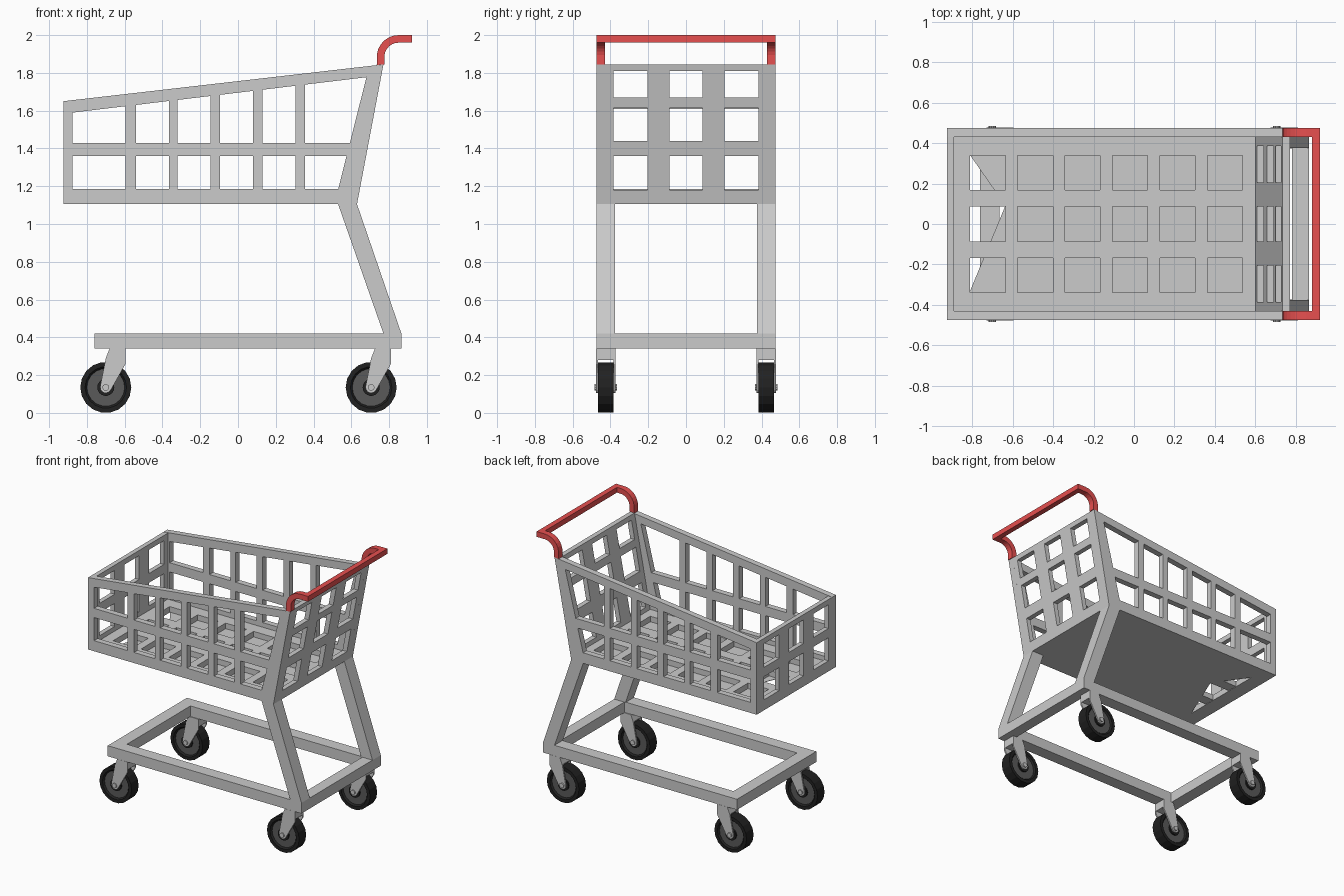
import bpy, bmesh
from math import sin, cos, pi, radians

if "Cube" in bpy.data.objects:
    bpy.data.objects.remove(bpy.data.objects["Cube"])


def material(name, rgb):
    m = bpy.data.materials.new(name)
    m.diffuse_color = (*rgb, 1)
    m.use_nodes = True
    m.node_tree.nodes["Principled BSDF"].inputs["Base Color"].default_value = m.diffuse_color
    return m


RED = material("red_plastic", (0.8, 0.08, 0.08))
BLACK = material("black_rubber", (0.015, 0.015, 0.015))
DARK = material("dark_grey", (0.1, 0.1, 0.1))

MAP = {"xz": lambda a, b, c: (a, c, b),
       "yz": lambda a, b, c: (c, a, b),
       "xy": lambda a, b, c: (a, b, c)}


def finish(name, me, mat=None, mirror=False):
    ob = bpy.data.objects.new(name, me)
    bpy.context.collection.objects.link(ob)
    if mat:
        me.materials.clear()
        me.materials.append(mat)
    if mirror:
        mod = ob.modifiers.new("mirror", 'MIRROR')
        mod.use_axis = (False, True, False)
        mod.use_mirror_merge = False
    return ob


def prism(name, loops, plane, t0, t1, mat=None, mirror=False, shear=0.0):
    """Filled outline (first loop) with holes (other loops), extruded t0..t1."""
    cu = bpy.data.curves.new(name, 'CURVE')
    cu.dimensions, cu.fill_mode, cu.extrude = '2D', 'BOTH', 0.5
    for pts in loops:
        sp = cu.splines.new('POLY')
        sp.points.add(len(pts) - 1)
        for p, (a, b) in zip(sp.points, pts):
            p.co = (a, b, 0, 1)
        sp.use_cyclic_u = True
    tmp = bpy.data.objects.new(name + "_curve", cu)
    bpy.context.collection.objects.link(tmp)
    dg = bpy.context.evaluated_depsgraph_get()
    me = bpy.data.meshes.new_from_object(tmp.evaluated_get(dg))
    bpy.data.objects.remove(tmp)
    bm = bmesh.new()
    bm.from_mesh(me)
    for v in bm.verts:
        a, b, c = v.co
        v.co = MAP[plane](a, b, t0 + (c + 0.5) * (t1 - t0))
        v.co.x += shear * (v.co.z - 1.105)
    bmesh.ops.remove_doubles(bm, verts=bm.verts, dist=1e-5)
    bmesh.ops.recalc_face_normals(bm, faces=bm.faces)
    bm.to_mesh(me)
    bm.free()
    for p in me.polygons:
        p.use_smooth = False
    return finish(name, me, mat, mirror)


def lathe(name, profile, cx, cy, cz, mat=None, n=18, closed=False):
    """Revolve (radius, y) points about the wheel axle."""
    bm = bmesh.new()
    rings = [[bm.verts.new((cx + r * cos(2 * pi * i / n), cy + y, cz + r * sin(2 * pi * i / n)))
              for i in range(n)] for r, y in profile]
    pairs = list(zip(rings, rings[1:]))
    if closed:
        pairs.append((rings[-1], rings[0]))
    else:
        bm.faces.new(rings[0])
        bm.faces.new(rings[-1])
    for p, q in pairs:
        for i in range(n):
            j = (i + 1) % n
            bm.faces.new((p[i], p[j], q[j], q[i]))
    bmesh.ops.recalc_face_normals(bm, faces=bm.faces)
    me = bpy.data.meshes.new(name)
    bm.to_mesh(me)
    bm.free()
    return finish(name, me, mat, True)


def rect(a0, a1, b0, b1):
    return [(a0, b0), (a1, b0), (a1, b1), (a0, b1)]


# Basket sides with two rows of openings under a sloping rail
def rail(x): return 1.59 + (x + 0.875) * 0.1203
def post(z): return 0.53 + (z - 1.183) * 0.2525


side = [[(-0.925, 1.105), (0.63, 1.105), (0.77, 1.845), (-0.925, 1.65)]]
for x0, x1 in [(-0.875, -0.595), (-0.54, -0.365), (-0.32, -0.145), (-0.095, 0.08), (0.13, 0.305)]:
    side.append(rect(x0, x1, 1.185, 1.36))
    side.append([(x0, 1.43), (x1, 1.43), (x1, rail(x1)), (x0, rail(x0))])
side.append([(0.355, 1.185), (post(1.185), 1.185), (post(1.36), 1.36), (0.355, 1.36)])
side.append([(0.355, 1.43), (post(1.43), 1.43), (0.68, rail(0.68)), (0.355, rail(0.355))])
prism("basket_side", side, "xz", 0.43, 0.475, mirror=True)

# Basket end panels
cols = [(-0.385, -0.205), (-0.087, 0.087), (0.205, 0.385)]
prism("basket_front", [rect(-0.43, 0.43, 1.105, 1.65)] +
      [rect(*c, *r) for c in cols for r in [(1.185, 1.36), (1.43, 1.61)]],
      "yz", -0.925, -0.89)
prism("basket_rear", [rect(-0.43, 0.43, 1.105, 1.845)] +
      [rect(*c, *r) for c in cols for r in [(1.18, 1.36), (1.44, 1.615), (1.67, 1.81)]],
      "yz", 0.593, 0.63, shear=0.189)

# Basket floor: grid over a thin sheet with a notch at the front
holes = [rect(-0.81 + 0.2345 * i, -0.636 + 0.2345 * i, y - 0.086, y + 0.086)
         for i in range(6) for y in (-0.253, 0, 0.253)]
prism("floor_grid", [rect(-0.9, 0.6, -0.435, 0.435)] + holes, "xy", 1.108, 1.15)
prism("floor_sheet", [[(-0.9, -0.435), (0.62, -0.435), (0.62, 0.435), (-0.9, 0.435)],
                      [(-0.81, 0.34), (-0.636, 0.09), (-0.81, -0.33)]], "xy", 1.105, 1.108)

# Legs and base frame
prism("rear_leg", [[(0.53, 1.105), (0.63, 1.105), (0.865, 0.42), (0.77, 0.42)]],
      "xz", 0.375, 0.475, mirror=True)
prism("base_frame", [rect(-0.76, 0.865, -0.475, 0.475), rect(-0.665, 0.78, -0.38, 0.38)],
      "xy", 0.34, 0.42)

# Handle: curved arms and crossbar
arc = [radians(200 - 110 * i / 8) for i in range(9)]
hx, hz = 0.85, 1.885
arm = [(0.735, 1.842)] + [(hx + 0.115 * cos(a), hz + 0.115 * sin(a)) for a in arc[1:]]
arm += [(0.9, 2.0), (0.9, 1.96)]
arm += [(hx + 0.075 * cos(a), hz + 0.075 * sin(a)) for a in arc[:0:-1]] + [(0.775, 1.845)]
prism("handle_arm", [arm], "xz", 0.43, 0.475, RED, mirror=True)
prism("handle_bar", [rect(0.88, 0.92, 1.96, 2.0)], "xz", -0.475, 0.475, RED)

# Casters: fork, tyre, disc, hub and axle
for end, cx in (("front", -0.7), ("rear", 0.705)):
    cz, cy = 0.135, 0.425
    foot = [(cx + 0.03 * cos(a), cz + 0.03 * sin(a))
            for a in [radians(175 + 155 * i / 6) for i in range(7)]]
    plate = [(cx + 0.105, 0.26), (cx + 0.105, 0.34), (cx + 0.02, 0.34), (cx, 0.29)] + foot
    for tag, y0, y1 in (("inner", 0.374, 0.385), ("outer", 0.465, 0.476)):
        prism(f"{end}_fork_{tag}", [plate], "xz", y0, y1, mirror=True)
    prism(f"{end}_fork_crown", [[(cx + 0.003, 0.28), (cx + 0.105, 0.28), (cx + 0.105, 0.34),
                                 (cx + 0.02, 0.34), (cx, 0.29)]], "xz", 0.38, 0.47, mirror=True)
    lathe(f"{end}_tyre", [(0.1, -0.03), (0.11, -0.042), (0.135, -0.042),
                          (0.135, 0.042), (0.11, 0.042), (0.1, 0.03)],
          cx, cy, cz, BLACK, closed=True)
    lathe(f"{end}_wheel_disc", [(0.102, -0.03), (0.102, 0.03)], cx, cy, cz, DARK)
    lathe(f"{end}_wheel_hub", [(0.045, -0.041), (0.045, 0.041)], cx, cy, cz, BLACK)
    lathe(f"{end}_axle", [(0.018, -0.06), (0.018, 0.06)], cx, cy, cz, n=10)
